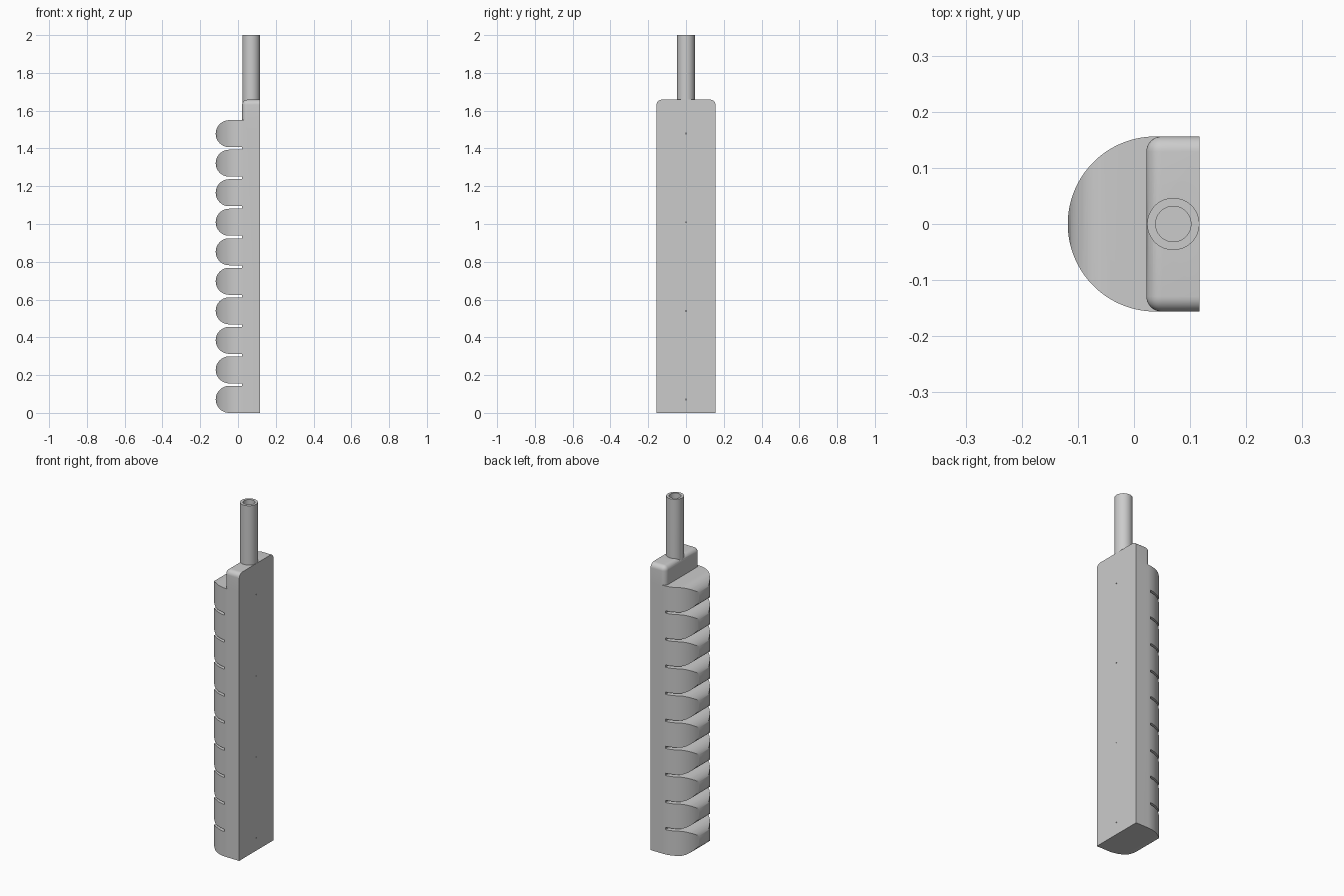
import bpy, bmesh, math

if "Cube" in bpy.data.objects:
    bpy.data.objects.remove(bpy.data.objects["Cube"])

grey = bpy.data.materials.new("matte_grey")
grey.use_nodes = True
grey.diffuse_color = (0.6, 0.6, 0.6, 1)
grey.node_tree.nodes["Principled BSDF"].inputs["Base Color"].default_value = (0.6, 0.6, 0.6, 1)

BACK, TIP, HALF = 0.117, -0.118, 0.156     # flat back, chamber crest, half width
SLOT, PITCH, LOBE = 0.022, 0.1563, 0.143   # slot floor, chamber spacing and height
COUNT = 10
TOP = PITCH * (COUNT - 1) + LOBE
PIPE_X = 0.07


def finish(bm, name):
    bmesh.ops.recalc_face_normals(bm, faces=bm.faces)
    mesh = bpy.data.meshes.new(name)
    bm.to_mesh(mesh)
    bm.free()
    mesh.materials.append(grey)
    obj = bpy.data.objects.new(name, mesh)
    bpy.context.collection.objects.link(obj)
    return obj


def prism(name, points, offset):
    """Extrude a closed outline along the offset."""
    bm = bmesh.new()
    face = bm.faces.new([bm.verts.new(p) for p in points])
    new = bmesh.ops.extrude_face_region(bm, geom=[face])["geom"]
    bmesh.ops.translate(bm, vec=offset, verts=[v for v in new if isinstance(v, bmesh.types.BMVert)])
    return finish(bm, name)


def rod(name, radius, low, high, sides=64):
    ring = [2 * math.pi * i / sides for i in range(sides)]
    return prism(name, [(PIPE_X + radius * math.cos(a), radius * math.sin(a), low) for a in ring],
                 (0, 0, high - low))


def combine(target, tool, operation):
    mod = target.modifiers.new(operation.lower(), "BOOLEAN")
    mod.operation, mod.solver, mod.object = operation, "EXACT", tool
    bpy.context.view_layer.objects.active = target
    bpy.ops.object.modifier_apply(modifier=mod.name)
    bpy.data.objects.remove(tool)


# Ribbed side profile: a flat back and a stack of round-nosed chambers
r = LOBE / 2
outline = [(BACK, -0.3, TOP), (BACK, -0.3, 0)]
for i in range(COUNT):
    base = i * PITCH
    if i:
        outline.append((SLOT, -0.3, base))
    for k in range(25):
        a = -math.pi / 2 + math.pi * k / 24
        outline.append((TIP + r - r * math.cos(a), -0.3, base + r + r * math.sin(a)))
    if i < COUNT - 1:
        outline.append((SLOT, -0.3, base + LOBE))
body = prism("finger_body", outline, (0, 0.6, 0))

# Trim the ribs to a D-shaped cross-section
d_shape = [(BACK, HALF, -0.1), (BACK, -HALF, -0.1)]
for k in range(65):
    a = -math.pi / 2 + math.pi * k / 64
    d_shape.append((TIP + HALF - HALF * math.cos(a), HALF * math.sin(a), -0.1))
combine(body, prism("d_trim", d_shape, (0, 0, 2)), "INTERSECT")

# Rounded mounting head, sharp only along the flat back
bm = bmesh.new()
bmesh.ops.create_cube(bm, size=1)
bmesh.ops.scale(bm, vec=(BACK - SLOT, 2 * HALF, 0.16), verts=bm.verts)
bmesh.ops.translate(bm, vec=((BACK + SLOT) / 2, 0, 1.578), verts=bm.verts)
rounded = []
for e in bm.edges:
    a, b = (v.co for v in e.verts)
    on_back = a.x > PIPE_X and b.x > PIPE_X
    on_bottom = a.z < 1.55 and b.z < 1.55
    side_top = a.z > 1.6 and b.z > 1.6
    if side_top and abs(a.x - b.x) > 0.01 or not on_back and not on_bottom:
        rounded.append(e)
bmesh.ops.bevel(bm, geom=rounded, offset=0.027, segments=8, profile=0.5, affect="EDGES")
combine(body, finish(bm, "mounting_head"), "UNION")

# Air pipe with an open bore
combine(body, rod("air_pipe", 0.0465, 1.6, 2.0), "UNION")
combine(body, rod("bore_cutter", 0.0315, 1.48, 2.1), "DIFFERENCE")

# Pinholes on the flat back, one every third chamber
for i in range(0, COUNT, 3):
    ring = [2 * math.pi * k / 8 for k in range(8)]
    pin = [(BACK - 0.01, 0.003 * math.cos(a), i * PITCH + r + 0.003 * math.sin(a)) for a in ring]
    combine(body, prism("pinhole_cutter", pin, (0.02, 0, 0)), "DIFFERENCE")

bpy.ops.object.select_all(action="DESELECT")
body.select_set(True)
bpy.context.view_layer.objects.active = body
bpy.ops.object.shade_smooth_by_angle(angle=math.radians(30))
